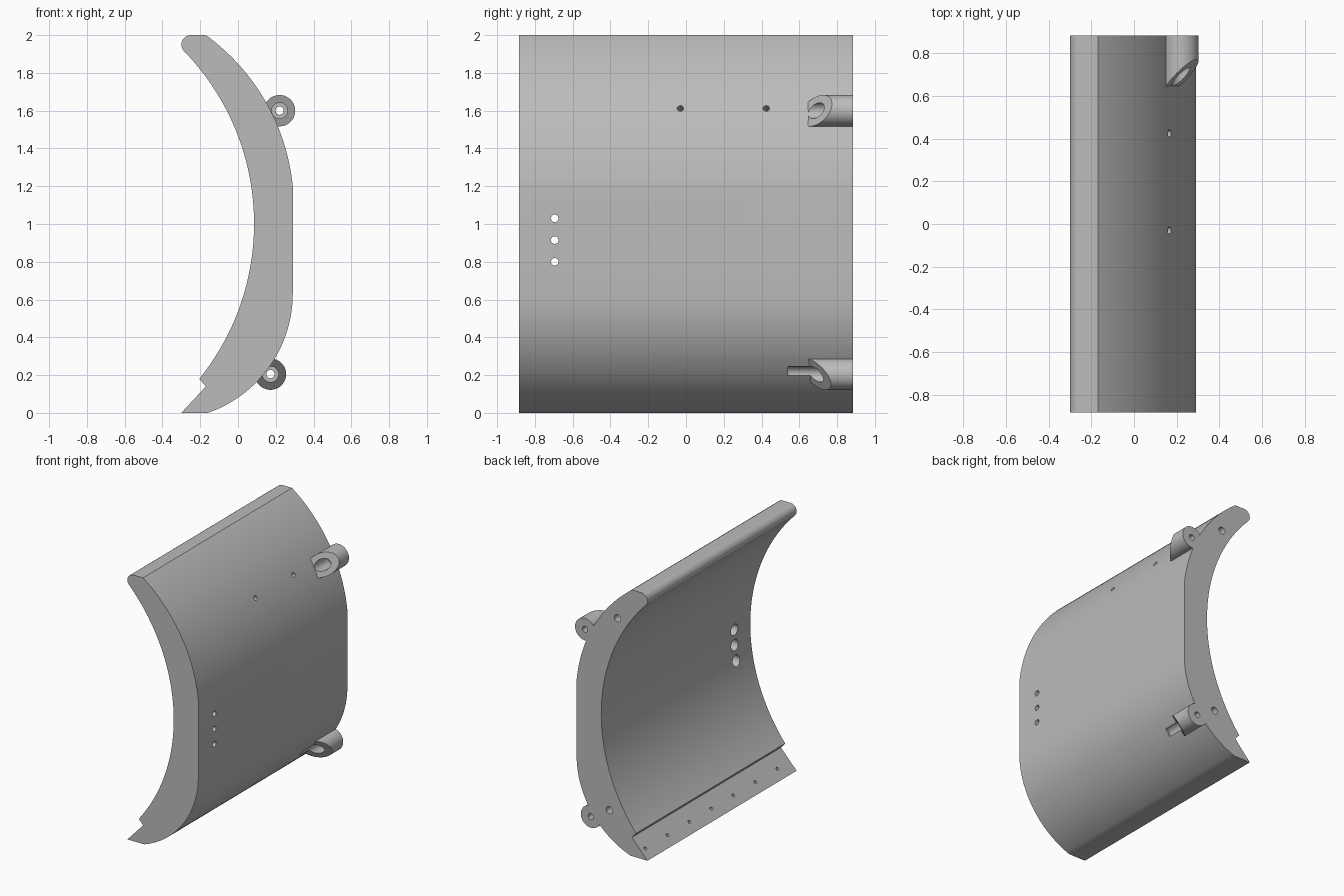
import bpy
import bmesh
import math
from mathutils import Vector

if "Cube" in bpy.data.objects:
    bpy.data.objects.remove(bpy.data.objects["Cube"], do_unlink=True)

HALF = 0.885  # half of the blade width

grey = bpy.data.materials.new("steel_grey")
grey.use_nodes = True
grey.diffuse_color = (0.5, 0.5, 0.5, 1)
grey.node_tree.nodes["Principled BSDF"].inputs["Base Color"].default_value = (0.5, 0.5, 0.5, 1)


def make_object(name, bm):
    bmesh.ops.recalc_face_normals(bm, faces=bm.faces)
    mesh = bpy.data.meshes.new(name)
    bm.to_mesh(mesh)
    bm.free()
    mesh.materials.append(grey)
    obj = bpy.data.objects.new(name, mesh)
    bpy.context.collection.objects.link(obj)
    return obj


def arc(a, b, c, steps):
    """Points of the circular arc from a through b to c."""
    a, b, c = Vector(a), Vector(b), Vector(c)
    p, q = b - a, c - a
    d = 2 * (p.x * q.y - p.y * q.x)
    centre = a + Vector((q.y * p.dot(p) - p.y * q.dot(q),
                         p.x * q.dot(q) - q.x * p.dot(p))) / d
    start, end = a - centre, c - centre
    sweep = math.atan2(start.x * end.y - start.y * end.x, start.dot(end))
    t0 = math.atan2(start.y, start.x)
    return [centre + start.length * Vector((math.cos(t0 + sweep * i / steps),
                                            math.sin(t0 + sweep * i / steps)))
            for i in range(steps + 1)]


def cylinder(name, start, end, radius, sides=32):
    start, end = Vector(start), Vector(end)
    axis = end - start
    bm = bmesh.new()
    bmesh.ops.create_cone(bm, cap_ends=True, segments=sides, radius1=radius,
                          radius2=radius, depth=axis.length)
    bm.transform(axis.to_track_quat("Z", "Y").to_matrix().to_4x4())
    bmesh.ops.translate(bm, verts=bm.verts, vec=(start + end) / 2)
    return make_object(name, bm)


def combine(target, other, operation):
    mod = target.modifiers.new(other.name, "BOOLEAN")
    mod.operation = operation
    mod.solver = "EXACT"
    mod.object = other
    bpy.context.view_layer.objects.active = target
    bpy.ops.object.modifier_apply(modifier=mod.name)
    bpy.data.objects.remove(other, do_unlink=True)


def drill(start, end, radius, sides=24):
    combine(blade, cylinder("drill_cutter", start, end, radius, sides), "DIFFERENCE")


# Curved blade: side profile extruded across the width
tip = [Vector((-0.25 + 0.05 * math.cos(math.radians(t)), 1.95 + 0.05 * math.sin(math.radians(t))))
       for t in range(220, 89, -10)]
profile = (arc((-0.17, 2), (0.18, 1.585), (0.29, 1.2), 32)
           + arc((0.29, 0.63), (0.19, 0.28), (-0.16, 0), 32)
           + [Vector((-0.30, 0)), Vector((-0.17, 0.14)), Vector((-0.205, 0.18))]
           + arc((-0.205, 0.18), (0.085, 1.01), tip[0], 64)[1:-1]
           + tip)
bm = bmesh.new()
face = bm.faces.new([bm.verts.new((p.x, -HALF, p.y)) for p in profile])
side = bmesh.ops.extrude_face_region(bm, geom=[face])
bmesh.ops.translate(bm, vec=(0, 2 * HALF, 0),
                    verts=[v for v in side["geom"] if isinstance(v, bmesh.types.BMVert)])
blade = make_object("curved_blade", bm)

# Hinge bosses: cylinders with a slanted inner end
bosses = [("upper_boss", 0.22, 1.60, 0.69, Vector((0.90, 0, 0.43))),
          ("lower_boss", 0.172, 0.205, 0.685, Vector((0.75, 0, -0.66)))]
for name, x, z, cut_y, outward in bosses:
    boss = cylinder(name, (x, 0.5, z), (x, HALF, z), 0.083, 48)
    bm = bmesh.new()
    bm.from_mesh(boss.data)
    cut = bmesh.ops.bisect_plane(bm, geom=bm.verts[:] + bm.edges[:] + bm.faces[:],
                                 plane_co=(x, cut_y, z),
                                 plane_no=outward - Vector((0, 1, 0)), clear_outer=True)
    rim = [e for e in cut["geom_cut"] if isinstance(e, bmesh.types.BMEdge)]
    bmesh.ops.contextual_create(bm, geom=rim)
    bmesh.ops.recalc_face_normals(bm, faces=bm.faces)
    bm.to_mesh(boss.data)
    bm.free()
    combine(blade, boss, "UNION")

# Stepped bores in the bosses
for name, x, z, cut_y, outward in bosses:
    drill((x, 0.54, z), (x, 0.81, z), 0.042, 32)
    drill((x, 0.75, z), (x, HALF + 0.1, z), 0.022)

# Blind holes in the left end of the blade
for x, z in ((-0.05, 1.755), (0.017, 0.295)):
    drill((x, HALF - 0.3, z), (x, HALF + 0.1, z), 0.027)

# Counterbored through holes
for z in (0.80, 0.915, 1.03):
    drill((-0.1, -0.695, z), (0.19, -0.695, z), 0.042)
    drill((0.1, -0.695, z), (0.4, -0.695, z), 0.02)

# Blind holes on the outer curve
for y in (-0.03, 0.425):
    drill((0.08, y, 1.56), (0.26, y, 1.668), 0.017)

# Row of screw holes along the bottom edge
for i in range(7):
    y = 0.832 - 0.261 * i
    drill((-0.29, y, 0.099), (-0.21, y, 0.025), 0.012, 16)

# Smooth curves with crisp edges
bpy.ops.object.select_all(action="DESELECT")
blade.select_set(True)
bpy.context.view_layer.objects.active = blade
bpy.ops.object.shade_smooth_by_angle(angle=math.radians(25))
